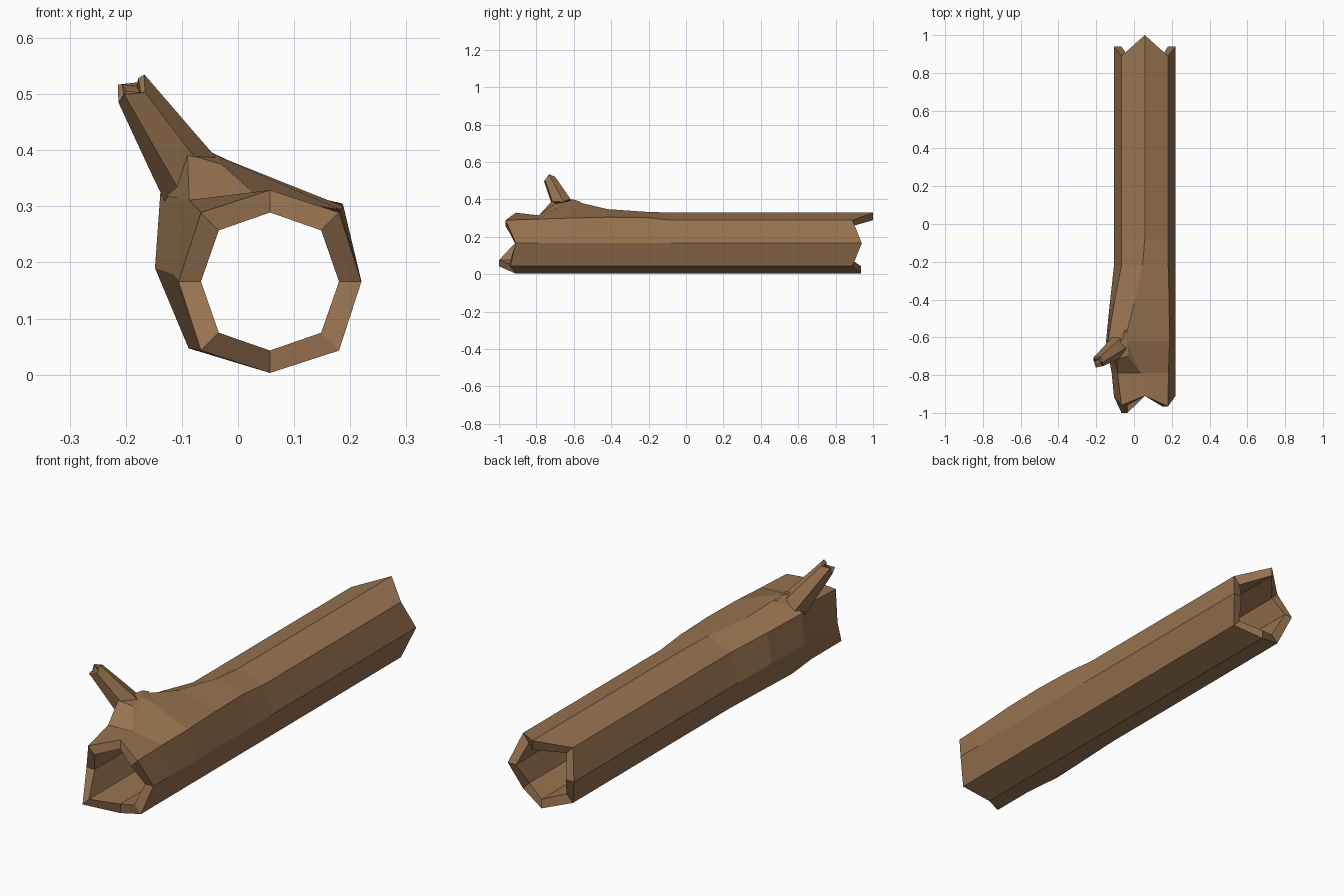
import bpy, bmesh
from math import cos, sin, pi
from mathutils import Vector

cube = bpy.data.objects.get("Cube")
if cube:
    bpy.data.objects.remove(cube, do_unlink=True)

# Single bark colour
bark = bpy.data.materials.new("brown bark")
bark.use_nodes = True
colour = (0.31, 0.17, 0.08, 1)
bark.diffuse_color = colour
shader = bark.node_tree.nodes["Principled BSDF"]
shader.inputs["Base Color"].default_value = colour
shader.inputs["Roughness"].default_value = 0.9


def octagon(straight, diagonal):
    """Eight (x, z) corners, starting at the left side and going up over the top."""
    points = []
    for i in range(8):
        r = diagonal if i % 2 else straight
        points.append((0.057 + r * cos(i * pi / 4), 0.166 + r * sin(i * pi / 4)))
    return points


def skin(name, rings, closed):
    """Join successive rings with quads; closed also joins the last to the first."""
    bm = bmesh.new()
    loops = [[bm.verts.new(p) for p in ring] for ring in rings]
    n = len(loops[0])
    pairs = list(zip(loops, loops[1:]))
    if closed:
        pairs.append((loops[-1], loops[0]))
    else:
        bm.faces.new(loops[0])
        bm.faces.new(loops[-1])
    for a, b in pairs:
        for i in range(n):
            j = (i + 1) % n
            bm.faces.new((a[i], a[j], b[j], b[i]))
    bmesh.ops.recalc_face_normals(bm, faces=bm.faces)
    mesh = bpy.data.meshes.new(name)
    bm.to_mesh(mesh)
    bm.free()
    mesh.materials.append(bark)
    obj = bpy.data.objects.new(name, mesh)
    bpy.context.collection.objects.link(obj)
    return obj


# Hollow log: jagged ends, with a swelling that carries the branch
outer, inner = octagon(0.163, 0.174), octagon(0.123, 0.129)
front_y = [-0.91, -0.965, -0.91, -0.96, -0.915, -1.0, -0.91, -0.94]
back_y = [0.94, 0.89, 1.0, 0.89, 0.94, 0.89, 0.935, 0.89]

# Corner index -> swollen (x, z) at each station along the log
swelling = {
    -0.79: {1: (0.182, 0.295), 2: (0.038, 0.315), 3: (-0.087, 0.311), 4: (-0.118, 0.18)},
    -0.62: {1: (0.188, 0.3), 2: (-0.05, 0.395), 3: (-0.138, 0.33),
            4: (-0.148, 0.19), 5: (-0.088, 0.047)},
    -0.42: {1: (0.186, 0.305), 2: (0.0, 0.348), 3: (-0.105, 0.31),
            4: (-0.128, 0.18), 5: (-0.078, 0.046)},
    -0.22: {1: (0.181, 0.303), 2: (0.045, 0.334)},
    -0.08: {},
}


def jagged(profile, ys):
    return [(x, y, z) for (x, z), y in zip(profile, ys)]


rings = [jagged(outer, front_y)]
for y, moved in swelling.items():
    profile = [moved.get(i, p) for i, p in enumerate(outer)]
    rings.append(jagged(profile, [y] * 8))
rings += [jagged(outer, back_y), jagged(inner, back_y), jagged(inner, front_y)]
skin("hollow_log", rings, True)

# Broken branch: tapering six-sided stub with a jagged, hollow tip
base, tip = Vector((-0.075, -0.645, 0.335)), Vector((-0.19, -0.73, 0.51))
axis = (tip - base).normalized()
side = axis.cross(Vector((0, 1, 0))).normalized()
up = axis.cross(side)


def branch_ring(centre, radius, jag=0.0):
    ring = []
    for i in range(6):
        a = i * pi / 3
        shift = jag if i % 2 else -jag
        ring.append(centre + (side * cos(a) + up * sin(a)) * radius + axis * shift)
    return ring


skin("broken_branch", [
    branch_ring(base, 0.062),
    branch_ring(base.lerp(tip, 0.35), 0.052),
    branch_ring(tip, 0.033, 0.009),
    branch_ring(tip, 0.02, 0.009),
    branch_ring(tip - axis * 0.03, 0.017),
], False)

# Collar where the branch grows out of the swelling
collar = [
    [(-0.138, -0.63, 0.32), (-0.087, -0.79, 0.311), (0.038, -0.79, 0.314),
     (0.06, -0.6, 0.345), (-0.05, -0.56, 0.385)],
    [(-0.115, -0.69, 0.373), (-0.09, -0.715, 0.393), (-0.03, -0.7, 0.375),
     (-0.035, -0.63, 0.39), (-0.055, -0.6, 0.4)],
]
skin("branch_collar", collar, False)
